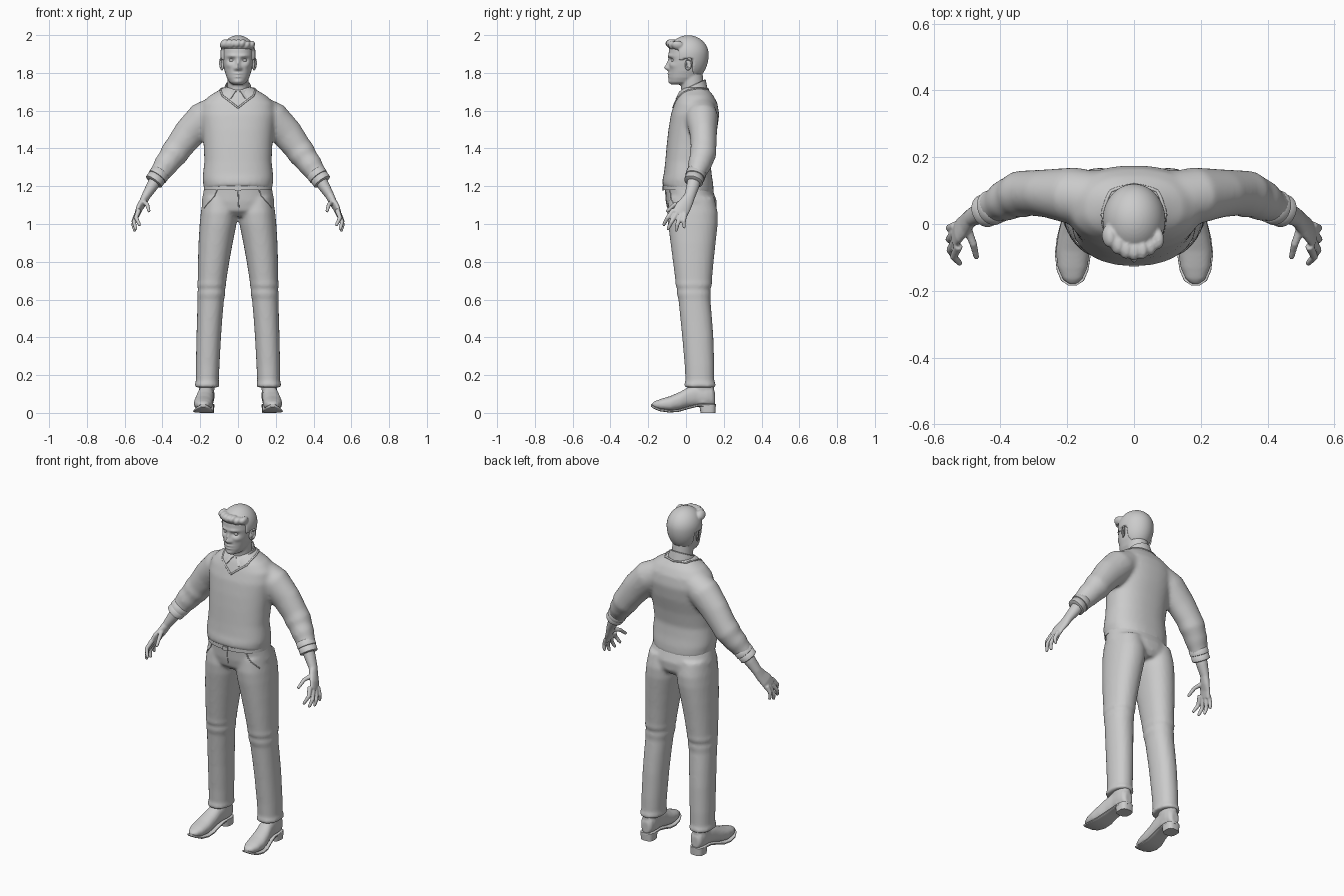
import bpy, bmesh, math
from mathutils import Vector as V, Matrix


def skin(bm, rings, n=32, p=2.0):
    """Closed skin over rings given as (centre, half-axis A, half-axis B)."""
    def sp(v):
        return math.copysign(abs(v) ** (2 / p), v)
    loops = []
    for c, a, b in rings:
        loops.append([bm.verts.new(c + a * sp(math.cos(i * math.tau / n)) + b * sp(math.sin(i * math.tau / n)))
                      for i in range(n)])
    for l0, l1 in zip(loops, loops[1:]):
        for i in range(n):
            bm.faces.new((l0[i], l0[(i + 1) % n], l1[(i + 1) % n], l1[i]))
    bm.faces.new(loops[0])
    bm.faces.new(loops[-1])


def flat(z, x0, x1, y0, y1, tilt=0):
    ry = (y1 - y0) / 2
    return V(((x0 + x1) / 2, (y0 + y1) / 2, z)), V(((x1 - x0) / 2, 0, 0)), V((0, ry, tilt * ry))


def section(y, x, w, z0, z1):
    return V((x, y, (z0 + z1) / 2)), V((w, 0, 0)), V((0, 0, (z1 - z0) / 2))


def tube(bm, pts, ref=(0, 1, 0), n=20):
    """Limb through (x, y, z, radius along ref, other radius)."""
    P = [V(q[:3]) for q in pts]
    rings = []
    for i, q in enumerate(pts):
        t = (P[min(i + 1, len(P) - 1)] - P[max(i - 1, 0)]).normalized()
        a = V(ref) - t * V(ref).dot(t)
        a.normalize()
        rings.append((P[i], a * q[3], t.cross(a) * q[4]))
    skin(bm, rings, n)


def ball(bm, c, r, rot=None, u=24, v=16):
    m = Matrix.Translation(c) @ (rot or Matrix()) @ Matrix.Diagonal((*r, 1))
    return bmesh.ops.create_uvsphere(bm, u_segments=u, v_segments=v, radius=1, matrix=m)["verts"]


def build(name, bm, voxel=0, smooth=0, mirror=False, subsurf=0, solid=0, angle=40):
    bmesh.ops.recalc_face_normals(bm, faces=bm.faces)
    me = bpy.data.meshes.new(name)
    bm.to_mesh(me)
    bm.free()
    ob = bpy.data.objects.new(name, me)
    bpy.context.collection.objects.link(ob)
    if solid:
        ob.modifiers.new("thick", 'SOLIDIFY').thickness = solid
    if voxel:
        m = ob.modifiers.new("fuse", 'REMESH')
        m.mode, m.voxel_size = 'VOXEL', voxel
    if smooth:
        m = ob.modifiers.new("relax", 'SMOOTH')
        m.factor, m.iterations = 0.5, smooth
    if subsurf:
        ob.modifiers.new("round", 'SUBSURF').levels = subsurf
    if mirror:
        ob.modifiers.new("mirror", 'MIRROR')
    bpy.context.view_layer.update()
    ob.data = bpy.data.meshes.new_from_object(ob.evaluated_get(bpy.context.evaluated_depsgraph_get()))
    ob.modifiers.clear()
    ob.data.name = name
    ob.data.shade_smooth()
    if not voxel:
        ob.data.set_sharp_from_angle(angle=math.radians(angle))
    bpy.context.view_layer.update()
    return ob


def bump(ob, c, r, d, both=True):
    for s in ((1, -1) if both else (1,)):
        for v in ob.data.vertices:
            q = [(v.co[i] - (c[i] * s if i == 0 else c[i])) / r[i] for i in range(3)]
            w = math.exp(-sum(k * k for k in q))
            if w > 0.01:
                v.co += V((d[0] * s, d[1], d[2])) * w


def seam(name, pts, target, r=0.004, cyclic=False):
    """Raised stitch line snapped to the surface of another part."""
    pts = [V(p) for p in pts]
    ends = pts[1:] + pts[:1] if cyclic else pts[1:]
    path = [target.closest_point_on_mesh(a.lerp(b, k / 8))[1] for a, b in zip(pts, ends) for k in range(8)]
    cu = bpy.data.curves.new(name, 'CURVE')
    cu.dimensions, cu.bevel_depth, cu.bevel_resolution = '3D', r, 2
    s = cu.splines.new('POLY')
    s.points.add(len(path) - 1)
    for sp, p in zip(s.points, path):
        sp.co = (*p, 1)
    s.use_cyclic_u = cyclic
    bpy.context.collection.objects.link(bpy.data.objects.new(name, cu))


# Sweater: torso fused with both sleeves
bm = bmesh.new()
torso = [(1.172, .172, -.112, .138, -.16), (1.185, .182, -.126, .147, -.16), (1.2, .181, -.126, .146, -.15),
         (1.225, .187, -.124, .144, -.1), (1.26, .186, -.118, .136, 0), (1.33, .178, -.11, .13, 0),
         (1.42, .182, -.102, .145, 0), (1.5, .19, -.093, .165, 0), (1.58, .2, -.08, .176, 0),
         (1.64, .19, -.06, .166, 0), (1.68, .15, -.044, .145, 0), (1.7, .115, -.032, .128, 0), (1.725, .075, -.012, .108, 0)]
skin(bm, [flat(z, -w, w, a, b, t) for z, w, a, b, t in torso], 48, 2.3)
for s in (1, -1):
    sleeve = [(.1, .07, 1.605, .085, .08), (.185, .085, 1.558, .085, .09), (.26, .092, 1.478, .072, .084),
              (.315, .093, 1.405, .068, .074), (.34, .089, 1.37, .071, .075), (.36, .082, 1.342, .064, .066),
              (.385, .07, 1.31, .062, .064), (.405, .06, 1.28, .052, .056), (.43, .047, 1.247, .05, .052)]
    tube(bm, [(s * q[0], *q[1:]) for q in sleeve], n=28)
sweater = build("sweater", bm, voxel=.011, smooth=6)
seam("v_neck_trim", [(0, .12, 1.715), (.07, .1, 1.715), (.09, .04, 1.71), (.08, -.03, 1.675), (0, -.075, 1.617),
                     (-.08, -.03, 1.675), (-.09, .04, 1.71), (-.07, .1, 1.715)], sweater, .005, True)

# Rolled sleeve cuffs
bm = bmesh.new()
for q in ((.418, .052, 1.262, .053), (.437, .043, 1.236, .05)):
    x, y, z, r = q
    tube(bm, [(x + .011 * k, y - .005 * k, z - .015 * k, r * f, r * f)
              for k, f in ((-1, .88), (-.8, 1), (.8, 1), (1, .85))], n=28)
build("sleeve_cuff", bm, mirror=True, angle=60)

# Forearm and hand: wrist, palm, four fingers and thumb
bm = bmesh.new()
tube(bm, [(.42, .05, 1.26, .038, .036), (.455, .036, 1.2, .034, .031), (.487, .02, 1.148, .029, .023),
          (.503, .002, 1.115, .036, .02), (.522, -.018, 1.085, .042, .017), (.535, -.035, 1.05, .042, .013)],
     ref=(0, -.85, .5))
fingers = [((.525, -.065, 1.075), (.54, -.098, 1.033), (.522, -.117, .997)),
           ((.532, -.046, 1.06), (.551, -.078, 1.01), (.542, -.095, .975)),
           ((.535, -.025, 1.05), (.554, -.046, .997), (.547, -.052, .967)),
           ((.535, -.006, 1.055), (.553, -.012, 1.015), (.551, -.01, .985)),
           ((.5, -.01, 1.118), (.481, -.06, 1.103), (.472, -.098, 1.07))]
for f in fingers:
    tube(bm, [(*p, r, r) for p, r in zip(f, (.014, .0115, .009))], n=12)
    ball(bm, f[2], (.009,) * 3, u=12, v=8)
build("hand", bm, voxel=.0045, smooth=3, mirror=True)

# Trousers: pelvis fused with both legs
bm = bmesh.new()
hips = [(1.04, .1, -.06, .14), (1.07, .185, -.095, .16), (1.12, .193, -.105, .163), (1.17, .183, -.108, .145),
        (1.215, .175, -.112, .13)]
skin(bm, [flat(z, -w, w, a, b) for z, w, a, b in hips], 48, 2.2)
legs = [(1.14, .01, .185, -.09, .15), (1.06, .003, .197, -.099, .168), (1., .008, .203, -.095, .168),
        (.9, .028, .209, -.082, .157), (.8, .046, .212, -.069, .146), (.7, .062, .213, -.056, .137),
        (.675, .063, .217, -.056, .138), (.655, .069, .211, -.046, .128), (.635, .066, .216, -.05, .132),
        (.6, .074, .214, -.04, .129), (.5, .083, .217, -.03, .138), (.4, .09, .22, -.02, .145),
        (.25, .098, .223, -.007, .15), (.17, .102, .223, -.003, .15), (.15, .099, .229, -.01, .158),
        (.135, .099, .229, -.01, .158)]
for s in (1, -1):
    skin(bm, [flat(z, s * i, s * o, a, b) for z, i, o, a, b in legs], 32, 2.2)
trousers = build("trousers", bm, voxel=.01, smooth=4)
for s in (1, -1):
    seam("pocket_seam", [(s * .12, -.11, 1.18), (s * .15, -.09, 1.13), (s * .19, -.04, 1.08)], trousers, .003)
seam("fly_seam", [(0, -.12, 1.18), (.005, -.12, 1.07)], trousers, .003)

# Belt and buckle
bm = bmesh.new()
skin(bm, [flat(z, -.181, .181, -.12, .137) for z in (1.18, 1.21)], 48, 2.2)
build("belt", bm)
bm = bmesh.new()
bmesh.ops.create_cube(bm, size=1, matrix=Matrix.Translation((0, -.121, 1.19)) @ Matrix.Diagonal((.036, .012, .028, 1)))
bmesh.ops.bevel(bm, geom=bm.edges[:], offset=.003, segments=2, affect='EDGES')
build("belt_buckle", bm)

# Shoes: upper with ankle shaft, sole, heel block
bm = bmesh.new()
skin(bm, [section(*q) for q in ((-.18, .184, .012, .036, .05), (-.165, .184, .03, .025, .062),
          (-.13, .184, .045, .015, .075), (-.08, .183, .051, .01, .09), (-.03, .179, .048, .018, .112),
          (.01, .173, .044, .03, .135), (.06, .168, .04, .036, .15), (.11, .166, .042, .036, .15),
          (.14, .165, .036, .036, .14), (.153, .165, .022, .04, .11))], 28, 2.3)
skin(bm, [flat(z, .166 - w, .166 + w, a, .15) for z, w, a in
          ((.05, .038, .03), (.1, .039, .025), (.15, .043, .025), (.2, .044, .03))], 24)
build("shoe_upper", bm, voxel=.006, smooth=4, mirror=True)
bm = bmesh.new()
skin(bm, [section(y, x, w, z, z + .014) for y, x, w, z in ((-.184, .184, .012, .032), (-.17, .184, .034, .022),
          (-.14, .184, .047, .009), (-.09, .183, .054, .002), (-.04, .18, .051, .005), (.01, .174, .044, .02),
          (.06, .168, .04, .032), (.12, .166, .042, .034), (.148, .166, .033, .034), (.158, .166, .015, .034))], 28, 4)
build("shoe_sole", bm, mirror=True)
bm = bmesh.new()
skin(bm, [flat(0, .127, .205, .077, .156), flat(.045, .125, .207, .07, .158)], 32, 3)
build("shoe_heel", bm, mirror=True)

# Head with neck, then the facial forms pushed and pulled
bm = bmesh.new()
head = [(1.738, .028, -.078, .03), (1.75, .046, -.088, .05), (1.775, .06, -.091, .075), (1.81, .071, -.09, .092),
        (1.85, .079, -.09, .102), (1.89, .083, -.093, .107), (1.93, .082, -.09, .105), (1.96, .068, -.07, .085),
        (1.98, .04, -.04, .055)]
skin(bm, [flat(z, -w, w, a, b) for z, w, a, b in head], 40, 2.15)
skin(bm, [flat(z, -w, w, a, b) for z, w, a, b in ((1.65, .064, -.02, .1), (1.72, .057, -.026, .095),
                                                (1.8, .057, -.035, .088))], 28)
face = build("head", bm, voxel=.005, smooth=4)
for args in (((0, -.095, 1.827), (.014, .04, .014), (0, -.022, 0), False), ((0, -.095, 1.85), (.01, .04, .022), (0, -.011, 0), False),
             ((.014, -.095, 1.822), (.009, .04, .009), (0, -.006, 0)), ((.034, -.08, 1.868), (.019, .04, .012), (0, .014, 0)),
             ((.033, -.09, 1.89), (.026, .04, .009), (0, -.006, 0)), ((.045, -.07, 1.84), (.02, .04, .015), (.003, -.004, 0)),
             ((0, -.09, 1.796), (.021, .04, .006), (0, -.008, 0), False), ((0, -.09, 1.78), (.018, .04, .006), (0, -.007, 0), False),
             ((0, -.09, 1.754), (.02, .04, .012), (0, -.006, 0), False)):
    bump(face, *args)

# Eyes and ears
bm = bmesh.new()
ball(bm, (.033, -.064, 1.867), (.014, .013, .012))
build("eye", bm, mirror=True)
bm = bmesh.new()
rot = Matrix.Rotation(math.radians(-28), 4, 'Z') @ Matrix.Rotation(math.radians(-12), 4, 'X')
for v in ball(bm, (.087, .014, 1.847), (.009, .021, .034), rot):
    if v.co.x > .09 and abs(v.co.z - 1.85) < .018 and v.co.y < .024:
        v.co.x -= .006
build("ear", bm, mirror=True)

# Hair: cap tucked inside the skull below the hairline, plus swept front tufts
bm = bmesh.new()
c = V((0, .012, 1.897))
for v in ball(bm, c, (.094, .108, .102), u=64, v=48):
    if v.co.z < c.z:
        v.co.z = c.z + (v.co.z - c.z) * 1.4
    y = v.co.y
    line = 1.925 if y < -.045 else 1.862 if y < -.012 else 1.872 if y < .035 else 1.785
    if v.co.z < line:
        v.co = c + (v.co - c) * .82
for i in range(7):
    x = -.075 + .024 * i
    ball(bm, (x, -.076 + 7 * x * x, 1.945 + (.008 if i < 5 else 0)), (.019, .034, .026),
         Matrix.Rotation(.5, 4, 'Y') @ Matrix.Rotation(-.3, 4, 'X'))
build("hair", bm, voxel=.005, smooth=3)

# Shirt collar folded over the neck, open at the front
bm = bmesh.new()
rows = []
for gap, r, ex, z, drop, tip in ((.12, .06, 0, 1.715, .03, 0), (.12, .063, .002, 1.766, .062, 0),
                                 (.2, .068, .004, 1.764, .062, 0), (.5, .079, .026, 1.712, .036, .022)):
    row = []
    for i in range(41):
        a = gap + (math.tau - 2 * gap) * i / 40
        f = (1 + math.cos(a)) / 2
        row.append(bm.verts.new((math.sin(a) * r, .036 - math.cos(a) * (r + ex * f), z - drop * f - tip * f ** 8)))
    rows.append(row)
for a, b in zip(rows, rows[1:]):
    for i in range(40):
        bm.faces.new((a[i], a[i + 1], b[i + 1], b[i]))
build("shirt_collar", bm, solid=.005, angle=50)
